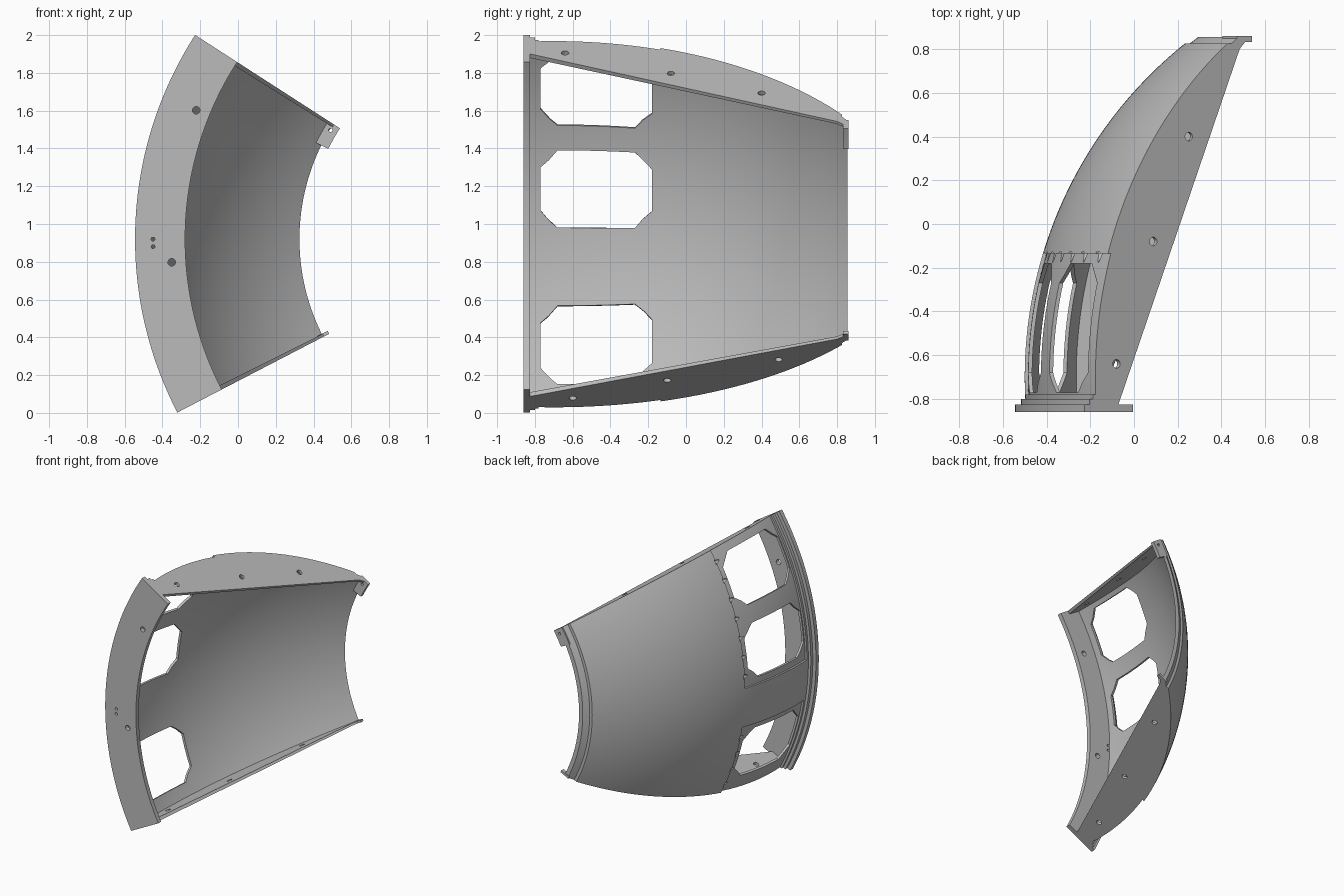
import bpy, bmesh, math
from mathutils import Vector

if "Cube" in bpy.data.objects:
    bpy.data.objects.remove(bpy.data.objects["Cube"], do_unlink=True)

CX, CZ = 1.45, 0.92          # sector axis, running along y
LOW, HIGH = -27.4, 32.8      # sector ends in degrees
RHO, Y0, R0 = 1.955, -0.7, 1.95

grey = bpy.data.materials.new("plain grey")
grey.use_nodes = True
colour = (0.5, 0.5, 0.5, 1)
grey.diffuse_color = colour
grey.node_tree.nodes["Principled BSDF"].inputs["Base Color"].default_value = colour


def pos(y, r, deg):
    a = math.radians(deg)
    return Vector((CX - r * math.cos(a), y, CZ + r * math.sin(a)))


def skin(y, depth=0.0):
    """Radius of the curved skin at y, offset inward by depth."""
    return R0 - RHO + math.sqrt((RHO - depth) ** 2 - (y - Y0) ** 2)


def steps(a, b, n):
    return [a + (b - a) * i / n for i in range(n + 1)]


def finish(name, bm):
    bmesh.ops.recalc_face_normals(bm, faces=bm.faces)
    mesh = bpy.data.meshes.new(name)
    bm.to_mesh(mesh)
    bm.free()
    mesh.materials.append(grey)
    obj = bpy.data.objects.new(name, mesh)
    bpy.context.collection.objects.link(obj)
    return obj


def loft(name, rings):
    """Closed solid through matching rings of points."""
    bm = bmesh.new()
    rows = [[bm.verts.new(p) for p in ring] for ring in rings]
    n = len(rows[0])
    for a, b in zip(rows, rows[1:]):
        for i in range(n):
            j = (i + 1) % n
            bm.faces.new((a[i], a[j], b[j], b[i]))
    bm.faces.new(rows[0])
    bm.faces.new(rows[-1])
    return finish(name, bm)


def sweep(name, profile, a, b, n=1):
    """Turn a closed (y, r) profile about the axis between two angles."""
    return loft(name, [[pos(y, r, d) for y, r in profile] for d in steps(a, b, n)])


def box(y1, y2, r1, r2):
    return [(y1, r1), (y2, r1), (y2, r2), (y1, r2)]


def rod(name, centre, axis, r1, r2, length):
    bm = bmesh.new()
    bmesh.ops.create_cone(bm, cap_ends=True, segments=16, radius1=r1, radius2=r2, depth=length)
    rot = Vector(axis).to_track_quat("Z", "Y").to_matrix()
    bmesh.ops.rotate(bm, matrix=rot, verts=bm.verts)
    bmesh.ops.translate(bm, vec=centre, verts=bm.verts)
    return finish(name, bm)


def cut(obj, cutters):
    for c in cutters:
        c.hide_render = True
        mod = obj.modifiers.new("cut", "BOOLEAN")
        mod.operation = "DIFFERENCE"
        mod.solver = "EXACT"
        mod.object = c
    graph = bpy.context.evaluated_depsgraph_get()
    mesh = bpy.data.meshes.new_from_object(obj.evaluated_get(graph))
    obj.modifiers.clear()
    obj.data = mesh
    for c in cutters:
        bpy.data.objects.remove(c, do_unlink=True)


def window_cutter(a, b):
    """Eight-sided opening tapering toward the axis."""
    y1, y2, cy, ca = -0.77, -0.18, 0.09, 2.75
    pts = [(y1 + cy, a), (y2 - cy, a), (y2, a + ca), (y2, b - ca),
           (y2 - cy, b), (y1 + cy, b), (y1, b - ca), (y1, a + ca)]
    return loft("window_cutter", [[pos(y, r, d) for y, d in pts] for r in (1.6, 2.2)])


parts = []

# Curved skin with a recessed bay, openings and a stepped rear lip
ys = steps(-0.83, 0.855, 36)
profile = [(y, skin(y)) for y in ys] + [(y, skin(y, 0.033)) for y in reversed(ys)]
shell = sweep("curved_skin", profile, LOW, HIGH, 64)


def recess(y1, y2, depth, a, b):
    line = steps(y1, y2, 14)
    return sweep("recess_cutter", [(y, skin(y, depth)) for y in line] + [(y2, 2.2), (y1, 2.2)], a, b, 40)


cutters = [recess(-0.78, -0.135, 0.015, 0.3, HIGH + 1),
           recess(-0.78, -0.135, 0.015, LOW - 1, -9.2),
           recess(0.825, 0.9, 0.014, LOW - 1, HIGH + 1)]
cutters += [window_cutter(a, b) for a, b in ((18.3, 30.9), (1.8, 14.2), (-23.6, -10.6))]
# Pointed notches along the edge of the bay
for d in steps(3, 30, 6) + steps(-25, -12, 3):
    cutters.append(rod("notch_cutter", pos(-0.152, skin(-0.15, 0.012), d), (0, -1, 0), 0.02, 0.004, 0.05))
cut(shell, cutters)
parts.append(shell)

# Front flange with bolt holes and a raised rim behind it
flange = sweep("front_flange", box(-0.86, -0.825, 1.73, 1.995), LOW, HIGH, 64)
holes = ((1.805, 22.2, 0.02), (1.805, -3.9, 0.02), (1.90, 0, 0.01), (1.90, -1.2, 0.01))
cut(flange, [rod("hole_cutter", pos(-0.84, r, d), (0, 1, 0), s, s, 0.2) for r, d, s in holes])
parts.append(flange)
parts.append(sweep("front_rim", box(-0.826, -0.8, 1.915, 1.968), LOW, HIGH, 64))

# Flat side webs closing both ends of the sector
web_line = steps(-0.826, 0.855, 24)
web_profile = [(y, skin(y, 0.02)) for y in web_line] + [(0.855, 1.10), (0.8, 1.15), (-0.826, 1.81)]
web_holes = {"upper_web": (HIGH, -0.8, ((-0.64, 1.82), (-0.08, 1.62), (0.4, 1.427))),
             "lower_web": (LOW, 0.8, ((-0.6, 1.83), (-0.1, 1.626), (0.49, 1.387)))}
for name, (edge, thick, spots) in web_holes.items():
    web = sweep(name, web_profile, edge, edge + thick)
    a = math.radians(edge)
    axis = (math.sin(a), 0, math.cos(a))
    cut(web, [rod("hole_cutter", pos(y, r, edge), axis, 0.02, 0.02, 0.15) for y, r in spots])
    parts.append(web)

# Rear corner tabs
tab = sweep("upper_rear_tab", box(0.832, 0.86, 1.083, 1.165), 26.2, HIGH, 4)
cut(tab, [rod("hole_cutter", pos(0.85, 1.12, 31), (0, 1, 0), 0.01, 0.01, 0.2)])
parts.append(tab)
parts.append(sweep("lower_rear_tab", box(0.832, 0.86, 1.09, 1.165), LOW, LOW + 0.9))

# Smooth curved surfaces, crisp edges
for obj in parts:
    bpy.ops.object.select_all(action="DESELECT")
    obj.select_set(True)
    bpy.context.view_layer.objects.active = obj
    bpy.ops.object.shade_smooth_by_angle(angle=math.radians(25))
